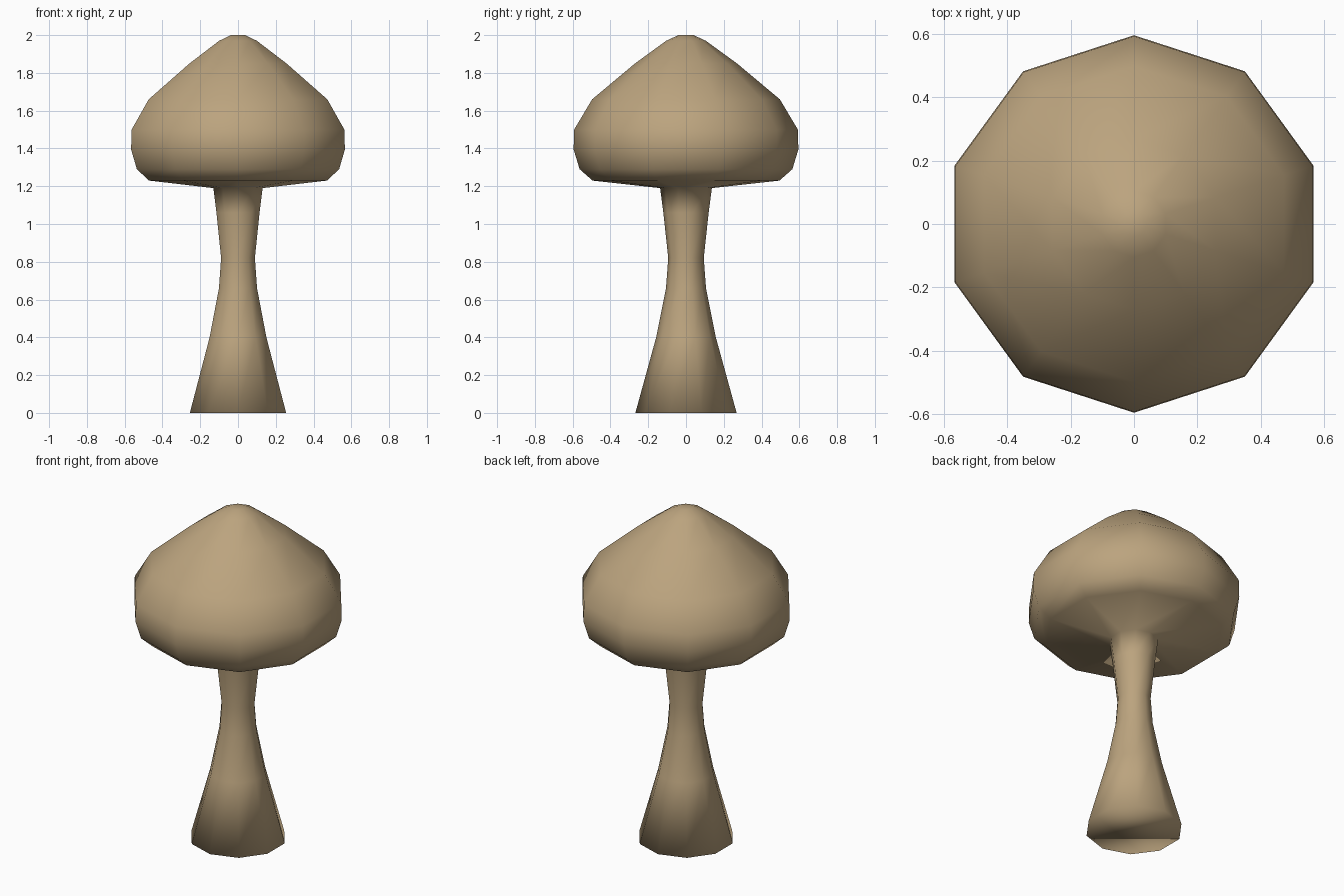
import bpy, bmesh, math

if "Cube" in bpy.data.objects:
    bpy.data.objects.remove(bpy.data.objects["Cube"])

SIDES = 10
# (radius, height) from the foot of the stem up to the tip of the cap
STEM = [(0.268, 0.0), (0.158, 0.40), (0.106, 0.66), (0.094, 0.82),
        (0.120, 1.06), (0.137, 1.19)]
CAP = [(0.495, 1.23), (0.563, 1.29), (0.595, 1.395), (0.592, 1.50),
       (0.497, 1.66), (0.27, 1.85), (0.105, 1.97), (0.04, 2.0)]

skin = bpy.data.materials.new("mushroom_tan")
skin.diffuse_color = (0.50, 0.37, 0.21, 1)
skin.use_nodes = True
skin.node_tree.nodes["Principled BSDF"].inputs["Base Color"].default_value = skin.diffuse_color


def lathe(name, profile):
    """Spin a profile into a closed, smooth ten-sided body."""
    bm = bmesh.new()
    rings = []
    for r, z in profile:
        angles = [math.pi / 2 + 2 * math.pi * i / SIDES for i in range(SIDES)]
        rings.append([bm.verts.new((r * math.cos(a), r * math.sin(a), z)) for a in angles])
    for low, high in zip(rings, rings[1:]):
        for i in range(SIDES):
            j = (i + 1) % SIDES
            bm.faces.new((low[i], low[j], high[j], high[i]))
    bm.faces.new(rings[0][::-1])
    bm.faces.new(rings[-1])
    for f in bm.faces:
        f.smooth = True
    mesh = bpy.data.meshes.new(name)
    bm.to_mesh(mesh)
    bm.free()
    mesh.materials.append(skin)
    obj = bpy.data.objects.new(name, mesh)
    bpy.context.collection.objects.link(obj)
    return obj


# Stem and cap are one continuous skin, so the shading flows across the join
lathe("mushroom_stem_and_cap", STEM + CAP)
